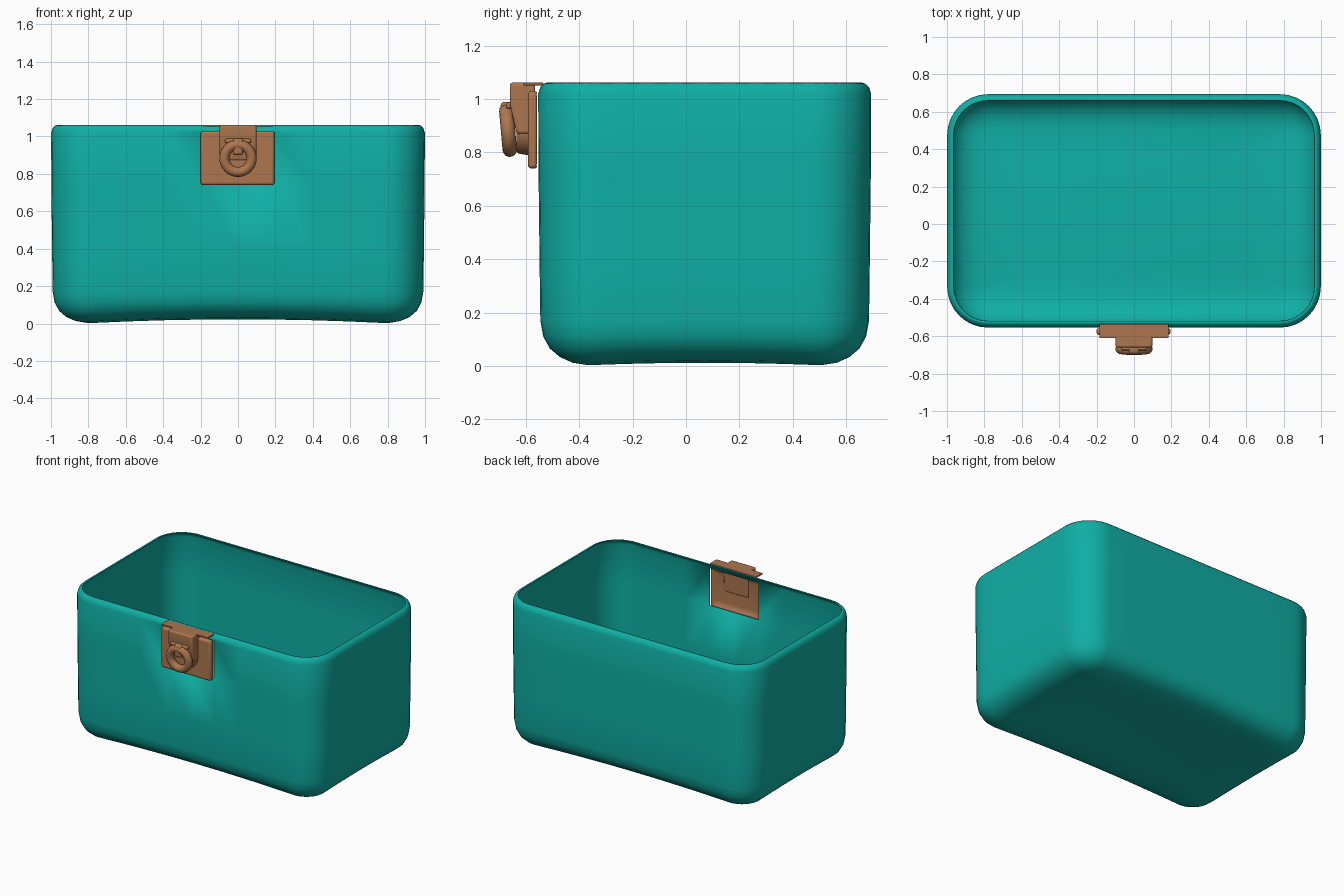
import bpy, bmesh, math
from mathutils import Vector, Matrix

cube = bpy.data.objects.get("Cube")
if cube:
    bpy.data.objects.remove(cube, do_unlink=True)


def material(name, rgb):
    m = bpy.data.materials.new(name)
    m.use_nodes = True
    m.diffuse_color = (*rgb, 1)
    m.node_tree.nodes["Principled BSDF"].inputs["Base Color"].default_value = (*rgb, 1)
    return m


TEAL = material("teal", (0.0048, 0.43, 0.375))
BRONZE = material("bronze", (0.42, 0.184, 0.078))


def finish(name, bm, mat, bevel=0.0, angle=40):
    bmesh.ops.recalc_face_normals(bm, faces=bm.faces)
    mesh = bpy.data.meshes.new(name)
    bm.to_mesh(mesh)
    bm.free()
    mesh.materials.append(mat)
    ob = bpy.data.objects.new(name, mesh)
    bpy.context.collection.objects.link(ob)
    if bevel:
        mod = ob.modifiers.new("Bevel", "BEVEL")
        mod.width, mod.segments = bevel, 3
    bpy.ops.object.select_all(action="DESELECT")
    ob.select_set(True)
    bpy.context.view_layer.objects.active = ob
    bpy.ops.object.shade_smooth_by_angle(angle=math.radians(angle))
    return ob


def box(lo, hi):
    bm = bmesh.new()
    lo, hi = Vector(lo), Vector(hi)
    bmesh.ops.create_cube(bm, size=1, matrix=Matrix.Translation((lo + hi) / 2)
                          @ Matrix.Diagonal((*(hi - lo), 1)))
    return bm


# Box body: rounded rectangular rings stacked from rim to floor
CORNER, STRAIGHT_X, STRAIGHT_Y, MID_Y = 0.22, 0.78, 0.405, 0.07


def ring(inset, scale=1.0):
    r = CORNER - inset
    pts = []
    for q, (sx, sy) in enumerate([(1, 1), (-1, 1), (-1, -1), (1, -1)]):
        # rounded corner
        arc = [(sx * STRAIGHT_X + r * math.cos(a), sy * STRAIGHT_Y + r * math.sin(a))
               for a in [(q + i / 8) * math.pi / 2 for i in range(9)]]
        pts += arc
        # straight side up to the next corner
        x, y = arc[-1]
        for i in range(1, 8):
            t = 1 - 2 * i / 8
            pts.append((x * t, y) if q % 2 == 0 else (x, y * t))
    return [(x * scale, y * scale) for x, y in pts]


def lift(x, y, z):
    """Raise the floor between the four corners."""
    fade = max(0, 1 - z / 0.2)
    arch = 0.02 * max(0, 1 - (x / 0.78) ** 2) + 0.01 * max(0, 1 - (y / 0.45) ** 2)
    return z + fade * arch


profile = [(1.062, 0.035), (1.058, 0.022), (1.045, 0.009), (1.02, 0.001), (0.75, 0.002),
           (0.4, 0.006), (0.17, 0.009), (0.11, 0.02), (0.065, 0.045), (0.033, 0.083),
           (0.012, 0.13), (0.002, 0.19)]
layers = [(z, ring(inset)) for z, inset in profile]
layers += [(0.001, ring(0.19, s)) for s in (0.75, 0.5, 0.25)]

bm = bmesh.new()
loops = [[bm.verts.new((x, y + MID_Y, lift(x, y, z))) for x, y in pts] for z, pts in layers]
for a, b in zip(loops, loops[1:]):
    for i in range(len(a)):
        j = (i + 1) % len(a)
        bm.faces.new((a[i], b[i], b[j], a[j]))
bm.faces.new(loops[-1])
# Opening in the front wall behind the latch plate
opening = [f for f in bm.faces if f.calc_center_median().y < -0.5
           and abs(f.calc_center_median().x) < 0.19
           and 0.76 < f.calc_center_median().z < 1.01]
# Orient outward before opening the wall
bmesh.ops.recalc_face_normals(bm, faces=bm.faces)
bmesh.ops.delete(bm, geom=opening, context="FACES")
body = finish("box_body", bm, TEAL, angle=60)
# Make sure the shell faces outward so its thickness grows inward
back = max(body.data.polygons, key=lambda p: p.center.y)
if back.normal.y < 0:
    body.data.flip_normals()
shell = body.modifiers.new("Thickness", "SOLIDIFY")
shell.thickness, shell.offset = 0.007, -1

# Latch plate with a shallow hollow on its back
bm = box((-0.2, -0.593, 0.74), (0.195, -0.553, 1.03))
back = max(bm.faces, key=lambda f: f.calc_center_median().y)
bmesh.ops.inset_individual(bm, faces=[back], thickness=0.05)
bmesh.ops.translate(bm, vec=(0, -0.022, 0), verts=back.verts)
finish("latch_plate", bm, BRONZE, 0.014)

# Thin flange over the rim
finish("latch_flange", box((-0.185, -0.61, 1.052), (0.185, -0.535, 1.062)), BRONZE, 0.003)

# Strap: side profile extruded across
bm = bmesh.new()
side = [(-0.565, 1.062), (-0.66, 1.062), (-0.66, 0.98), (-0.635, 0.87), (-0.57, 0.87)]
face = bm.faces.new([bm.verts.new((-0.098, y, z)) for y, z in side])
out = bmesh.ops.extrude_face_region(bm, geom=[face])
bmesh.ops.translate(bm, vec=(0.196, 0, 0),
                    verts=[v for v in out["geom"] if isinstance(v, bmesh.types.BMVert)])
finish("latch_strap", bm, BRONZE, 0.01)

# Rounded end of the strap, behind the ring
bm = bmesh.new()
bmesh.ops.create_cone(bm, cap_ends=True, segments=40, radius1=0.098, radius2=0.088, depth=0.06,
                      matrix=Matrix.Translation((0, -0.605, 0.885))
                      @ Matrix.Rotation(math.pi / 2, 4, "X"))
finish("strap_end", bm, BRONZE, 0.01)

# Pull ring: a circle section swept round
bm = bmesh.new()
edges = bmesh.ops.create_circle(bm, segments=14, radius=0.027,
                                matrix=Matrix.Translation((0.073, 0, 0)))
bmesh.ops.rotate(bm, verts=bm.verts, cent=(0.073, 0, 0), matrix=Matrix.Identity(3))
bmesh.ops.spin(bm, geom=bm.verts[:] + bm.edges[:], cent=(0, 0, 0), axis=(0, 1, 0),
               angle=math.tau, steps=40, use_merge=True)
# The circle lies flat in x-y, so the sweep axis is y; tilt and place it
bmesh.ops.remove_doubles(bm, verts=bm.verts, dist=0.0005)
bmesh.ops.transform(bm, verts=bm.verts, matrix=Matrix.Translation((0, -0.667, 0.883))
                    @ Matrix.Rotation(math.radians(5), 4, "X"))
finish("pull_ring", bm, BRONZE, angle=60)

# Pin that holds the ring, with a small hinge bar above it
finish("ring_pin", box((-0.028, -0.695, 0.9), (0.028, -0.63, 0.99)), BRONZE, 0.015)
finish("hinge_bar", box((-0.07, -0.675, 0.965), (0.07, -0.64, 0.988)), BRONZE, 0.008)
